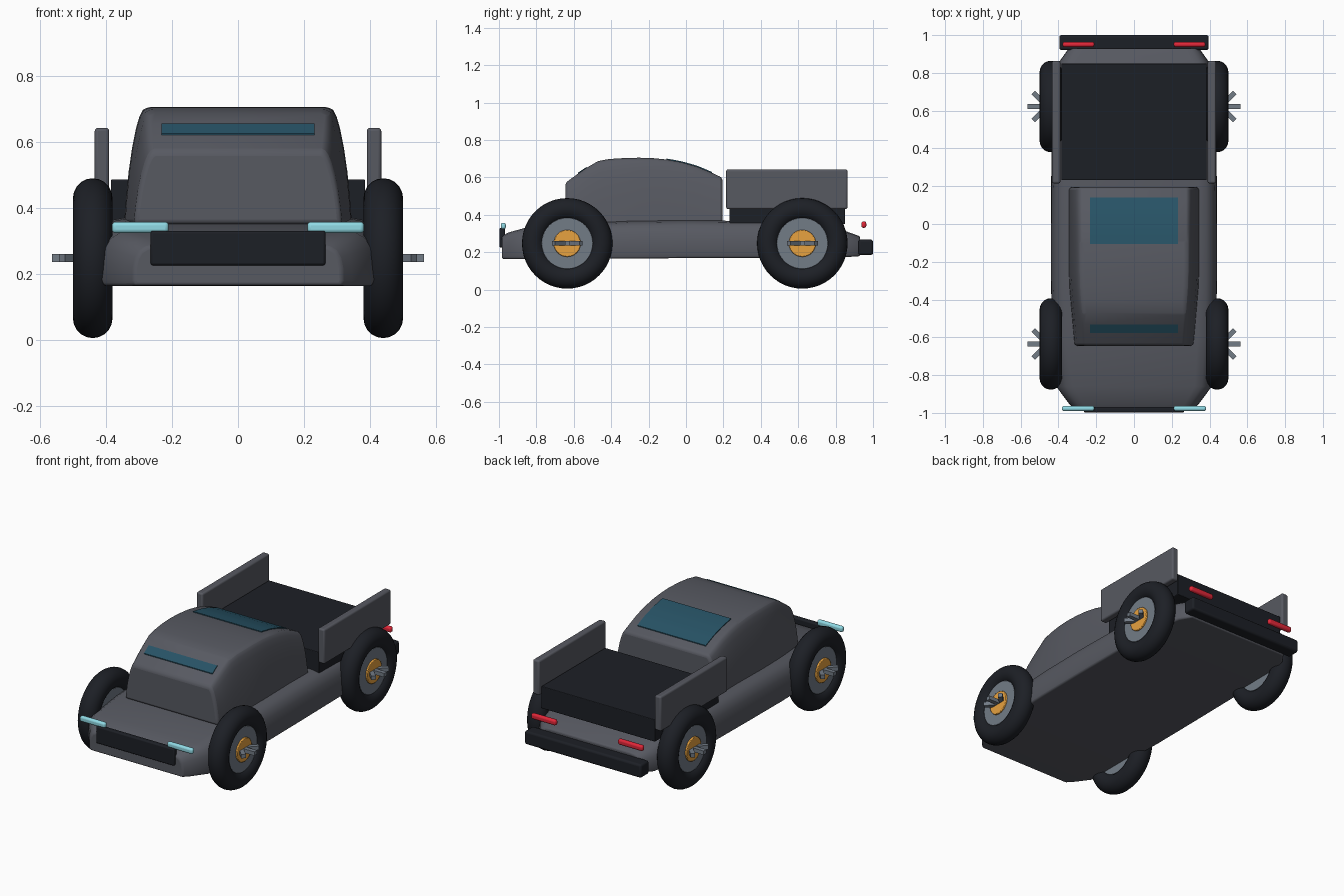
import bpy, bmesh, math
from mathutils import Matrix, Vector

if "Cube" in bpy.data.objects:
    bpy.data.objects.remove(bpy.data.objects["Cube"])


def mat(name, r, g, b):
    m = bpy.data.materials.new(name)
    m.diffuse_color = (r, g, b, 1)
    m.use_nodes = True
    m.node_tree.nodes["Principled BSDF"].inputs["Base Color"].default_value = m.diffuse_color
    return m


PAINT = mat("grey paint", .095, .1, .12)
BLACK = mat("black rubber", .012, .014, .019)
METAL = mat("rim metal", .17, .2, .24)
AMBER = mat("amber", .8, .36, .05)
GLASS = mat("glass", .02, .085, .13)
CYAN = mat("headlight", .28, .7, .78)
RED = mat("taillight", .75, .02, .04)


def finish(name, bm, material, bevel=0, segments=3):
    bmesh.ops.recalc_face_normals(bm, faces=bm.faces)
    me = bpy.data.meshes.new(name)
    bm.to_mesh(me)
    bm.free()
    ob = bpy.data.objects.new(name, me)
    bpy.context.collection.objects.link(ob)
    me.materials.append(material)
    if bevel:
        mod = ob.modifiers.new("bevel", 'BEVEL')
        mod.width, mod.segments, mod.limit_method = bevel, segments, 'ANGLE'
        mod.angle_limit = math.radians(35)
    bpy.ops.object.select_all(action='DESELECT')
    ob.select_set(True)
    bpy.context.view_layer.objects.active = ob
    bpy.ops.object.shade_smooth_by_angle(angle=math.radians(40))
    return ob


def box(name, lo, hi, material, bevel=.01):
    lo, hi = Vector(lo), Vector(hi)
    bm = bmesh.new()
    bmesh.ops.create_cube(bm, size=1, matrix=Matrix.Translation((lo + hi) / 2)
                          @ Matrix.Diagonal((*(hi - lo), 1)))
    return finish(name, bm, material, bevel)


def loft(name, sections, material, bevel=0):
    """sections: list of (y, [(x, z) from bottom to top of the right half])"""
    bm = bmesh.new()
    rings = []
    for y, half in sections:
        pts = half + [(-x, z) for x, z in reversed(half)]
        rings.append([bm.verts.new((x, y, z)) for x, z in pts])
    n = len(rings[0])
    for a, b in zip(rings, rings[1:]):
        for i in range(n):
            bm.faces.new((a[i], a[(i + 1) % n], b[(i + 1) % n], b[i]))
    bm.faces.new(rings[0])
    bm.faces.new(rings[-1])
    return finish(name, bm, material, bevel)


# lower body: y, half width, bottom, top
body = [(-.985, .315, .165, .285), (-.95, .345, .163, .305), (-.86, .412, .163, .33),
        (-.6, .432, .164, .352), (-.3, .44, .166, .366), (0, .44, .168, .37),
        (.4, .437, .17, .366), (.7, .425, .172, .35), (.86, .395, .174, .31),
        (.93, .345, .178, .285)]
BODY = [(.985, 0), (1, .12), (.995, .45), (.975, .68), (.935, .86), (.87, .96), (.78, 1)]
loft("lower_body", [(y, [(w * u, b + (t - b) * v) for u, v in BODY])
                    for y, w, b, t in body], PAINT, .008)

# cab: y, roof height
roof = [(-.645, .57), (-.58, .618), (-.53, .652), (-.47, .687), (-.41, .698), (-.33, .703),
        (-.25, .705), (-.17, .702), (-.1, .695), (-.02, .68), (.06, .657), (.13, .628), (.195, .598)]
CAB = [(1, 0), (.985, .2), (.96, .45), (.93, .65), (.895, .82), (.865, .92), (.835, .975), (.8, 1)]
loft("cab", [(y, [((.345 - .03 * max(0, -.3 - y) / .345) * u, .35 + (t - .35) * v)
                  for u, v in CAB]) for y, t in roof], PAINT, .014)


def roof_z(y):
    for (y0, z0), (y1, z1) in zip(roof, roof[1:]):
        if y0 <= y <= y1:
            return z0 + (z1 - z0) * (y - y0) / (y1 - y0)


# windows follow the roof curve
for name, y0, y1, n in (("windshield", -.578, -.532, 2), ("rear_window", -.105, .14, 10)):
    ys = [y0 + (y1 - y0) * i / n for i in range(n + 1)]
    loft(name, [(y, [(.232, roof_z(y) - .012), (.232, roof_z(y) + .005)]) for y in ys], GLASS)

# cargo bed, bumper and grille
box("cargo_bed", (-.385, .232, .35), (.385, .85, .485), BLACK, .004)
box("rear_bumper", (-.395, .92, .185), (.395, 1, .267), BLACK, .012)
box("grille", (-.265, -.998, .225), (.265, -.968, .33), BLACK, .008)

for s, side in ((-1, "left"), (1, "right")):
    # bed side panels and lamps
    def sided(name, x0, x1, ys, zs, material, bevel):
        xs = sorted((s * x0, s * x1))
        box(f"{side}_{name}", (xs[0], ys[0], zs[0]), (xs[1], ys[1], zs[1]), material, bevel)
    sided("bed_panel", .39, .434, (.215, .863), (.43, .642), PAINT, .01)
    sided("headlight", .21, .382, (-.99, -.963), (.323, .357), CYAN, .011)
    sided("taillight", .21, .378, (.937, .964), (.33, .364), RED, .011)

    for cy, end in ((-.635, "front"), (.622, "rear")):
        name = f"{end}_{side}"
        place = Matrix.Translation((s * .44, cy, .247)) @ Matrix.Rotation(math.pi / 2 * s, 4, 'Y')
        # tyre
        bm = bmesh.new()
        n, m = 48, 20
        rings = []
        for i in range(n):
            a = math.tau * i / n
            ring = []
            for j in range(m):
                b = math.tau * j / m
                r = .182 + .06 * math.cos(b)
                ring.append(bm.verts.new((r * math.cos(a), r * math.sin(a), .06 * math.sin(b))))
            rings.append(ring)
        for i in range(n):
            p, q = rings[i], rings[(i + 1) % n]
            for j in range(m):
                k = (j + 1) % m
                bm.faces.new((p[j], q[j], q[k], p[k]))
        bm.transform(place)
        finish(f"{name}_tyre", bm, BLACK)
        # rim and hub discs
        for part, r, d, material in (("rim", .138, .08, METAL), ("hub", .072, .1, AMBER)):
            bm = bmesh.new()
            bmesh.ops.create_cone(bm, cap_ends=True, segments=40, radius1=r, radius2=r,
                                  depth=d, matrix=place)
            finish(f"{name}_{part}", bm, material, .004, 2)
        # flat star of spokes lying level through the hub
        bm = bmesh.new()
        for k in range(4):
            bmesh.ops.create_cube(bm, size=1, matrix=Matrix.Translation((s * .46, cy, .248))
                                  @ Matrix.Rotation(math.pi / 4 * k, 4, 'Z')
                                  @ Matrix.Diagonal((.208, .026, .024, 1)))
        finish(f"{name}_spokes", bm, METAL)
